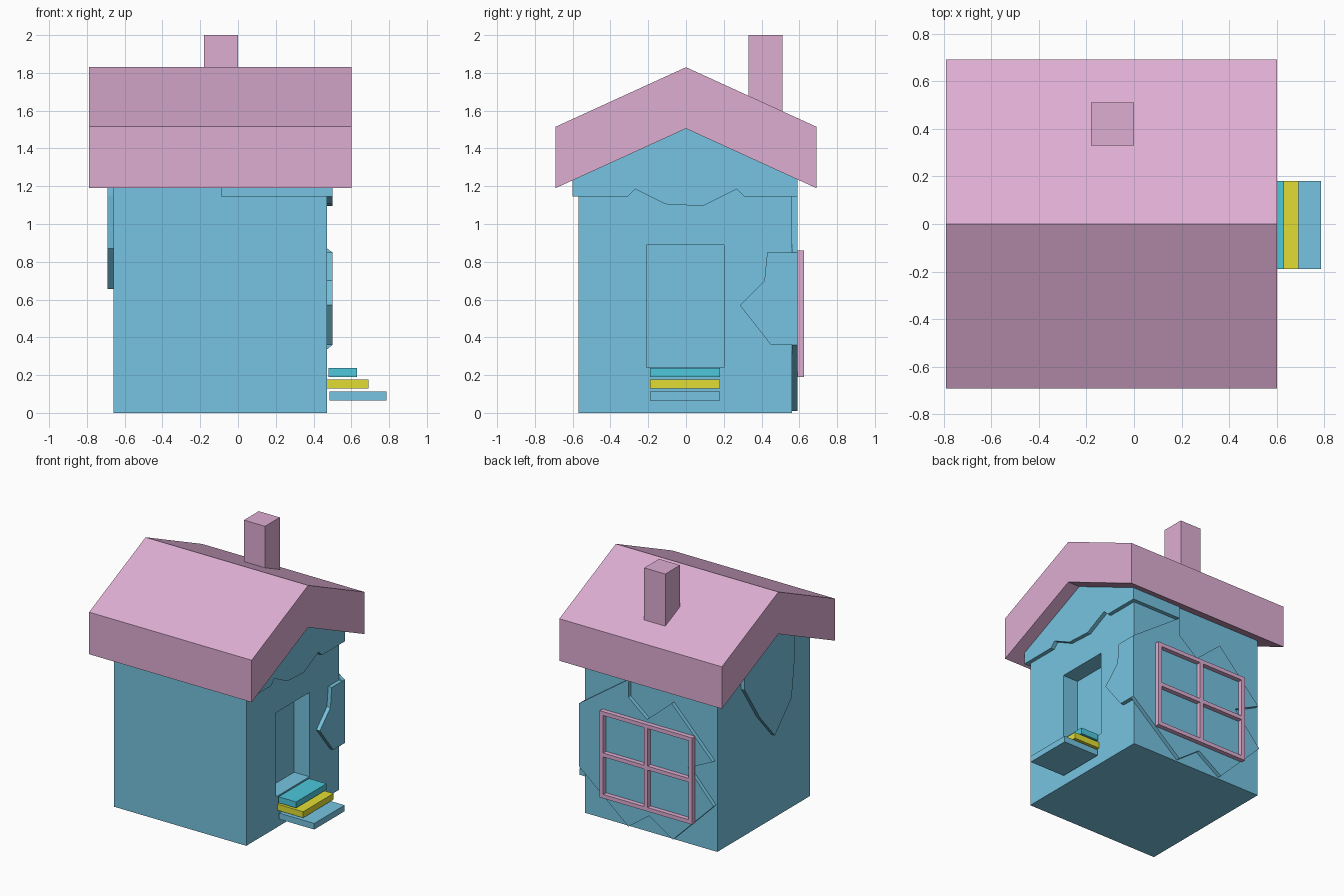
import bpy, bmesh
from mathutils import Vector

cube = bpy.data.objects.get("Cube")
if cube:
    bpy.data.objects.remove(cube, do_unlink=True)


def material(name, rgb):
    m = bpy.data.materials.new(name)
    m.use_nodes = True
    m.diffuse_color = (*rgb, 1)
    m.node_tree.nodes["Principled BSDF"].inputs["Base Color"].default_value = (*rgb, 1)
    return m


BLUE = material("wall_blue", (0.18, 0.55, 0.75))
PINK = material("roof_pink", (0.73, 0.42, 0.65))
YELLOW = material("step_yellow", (0.75, 0.73, 0.035))
CYAN = material("step_cyan", (0.075, 0.58, 0.72))


def prism(name, outline, axis, lo, hi, mat):
    """Extrude a closed outline along x (points y, z) or along y (points x, z)."""
    def place(p, d):
        return Vector((d, p[0], p[1])) if axis == "x" else Vector((p[0], d, p[1]))
    bm = bmesh.new()
    face = bm.faces.new([bm.verts.new(place(p, lo)) for p in outline])
    side = bmesh.ops.extrude_face_region(bm, geom=[face])
    moved = [v for v in side["geom"] if isinstance(v, bmesh.types.BMVert)]
    bmesh.ops.translate(bm, verts=moved, vec=place((0, 0), hi - lo))
    bmesh.ops.recalc_face_normals(bm, faces=bm.faces)
    mesh = bpy.data.meshes.new(name)
    bm.to_mesh(mesh)
    bm.free()
    mesh.materials.append(mat)
    obj = bpy.data.objects.new(name, mesh)
    bpy.context.collection.objects.link(obj)
    return obj


def box(name, x, y, z, mat):
    outline = [(y[0], z[0]), (y[1], z[0]), (y[1], z[1]), (y[0], z[1])]
    return prism(name, outline, "x", x[0], x[1], mat)


def under_roof(y):
    """Height just inside the underside of the roof."""
    return 1.508 - 0.4565 * abs(y)


def gable(y):
    return (y, under_roof(y))


# House body with gabled ends
W, E, S, N = -0.66, 0.47, -0.57, 0.56
T = 0.03
body = prism("house_body", [(S, 0), (N, 0), gable(N), gable(0), gable(S)], "x", W, E, BLUE)

# Doorway recess
cutter = box("doorway_cutter", (E - 0.13, E + 0.1), (-0.21, 0.2), (0.24, 0.89), BLUE)
cutter.hide_render = True
cut = body.modifiers.new("doorway", "BOOLEAN")
cut.operation = "DIFFERENCE"
cut.solver = "EXACT"
cut.object = cutter
bpy.context.view_layer.objects.active = body
bpy.ops.object.modifier_apply(modifier=cut.name)
bpy.data.objects.remove(cutter, do_unlink=True)

# Thick folded roof and chimney
eave, ridge_low, ridge_high = 0.69, 1.505, 1.83
prism("roof", [(-eave, 1.19), (0, ridge_low), (eave, 1.19),
               (eave, 1.515), (0, ridge_high), (-eave, 1.515)], "x", -0.79, 0.6, PINK)
box("chimney", (-0.18, 0), (0.33, 0.51), (1.55, 2), PINK)

# Plaster on the door gable, with its returns round both corners
prism("gable_plaster",
      [(S - T, 1.145), (-0.31, 1.145), (-0.27, 1.185), (-0.11, 1.105), (0.09, 1.095),
       (0.27, 1.185), (0.31, 1.145), (N + T, 1.145), gable(N + T), gable(0), gable(S - T)],
      "x", E, E + T, BLUE)
box("front_plaster_return", (-0.09, E + T), (S - T, S), (1.145, under_roof(S - T)), BLUE)
box("back_plaster_return", (0.08, E + T), (N, N + T), (1.145, under_roof(N + T)), BLUE)

# Plaster on the corner beside the door
prism("corner_plaster",
      [(N + T, 0.36), (0.45, 0.36), (0.285, 0.57), (0.415, 0.7), (0.43, 0.85), (N + T, 0.85)],
      "x", E, E + T, BLUE)

# Jagged plaster around the window
prism("window_plaster",
      [(E + T, 0.36), (E + T, 0.85), (0.08, 1.145), (0.08, 1.01), (-0.08, 0.88), (-0.29, 1.06),
       (-0.64, 0.7), (-0.43, 0.6), (-0.65, 0.36), (-0.3, 0.01), (-0.1, 0.14), (0.08, 0.01)],
      "y", N, N + T, BLUE)

# Plaster tongue on the plain gable
prism("rear_gable_plaster",
      [(0.27, 1.15), (0.08, 0.86), (-0.1, 0.655), (-0.305, 0.87), (-0.34, 1.15),
       gable(-0.34), gable(0), gable(0.27)], "x", W - T, W, BLUE)

# Four-pane window frame
left, right, low, high, bar = -0.49, 0.3, 0.19, 0.86, 0.03
depth = (N + T, 0.625)
for label, f in (("right", 0), ("middle", 0.5), ("left", 1)):
    x = left + f * (right - left - bar)
    box("window_upright_" + label, (x, x + bar), depth, (low, high), PINK)
for label, f in (("bottom", 0), ("middle", 0.5), ("top", 1)):
    z = low + f * (high - low - bar)
    box("window_rail_" + label, (left, right), depth, (z, z + bar), PINK)

# Floating door steps
for name, x, z, mat in (("upper_step", (0.48, 0.63), 0.19, CYAN),
                        ("middle_step", (0.47, 0.69), 0.13, YELLOW),
                        ("lower_step", (0.485, 0.785), 0.065, BLUE)):
    box(name, x, (-0.19, 0.18), (z, z + 0.047), mat)
